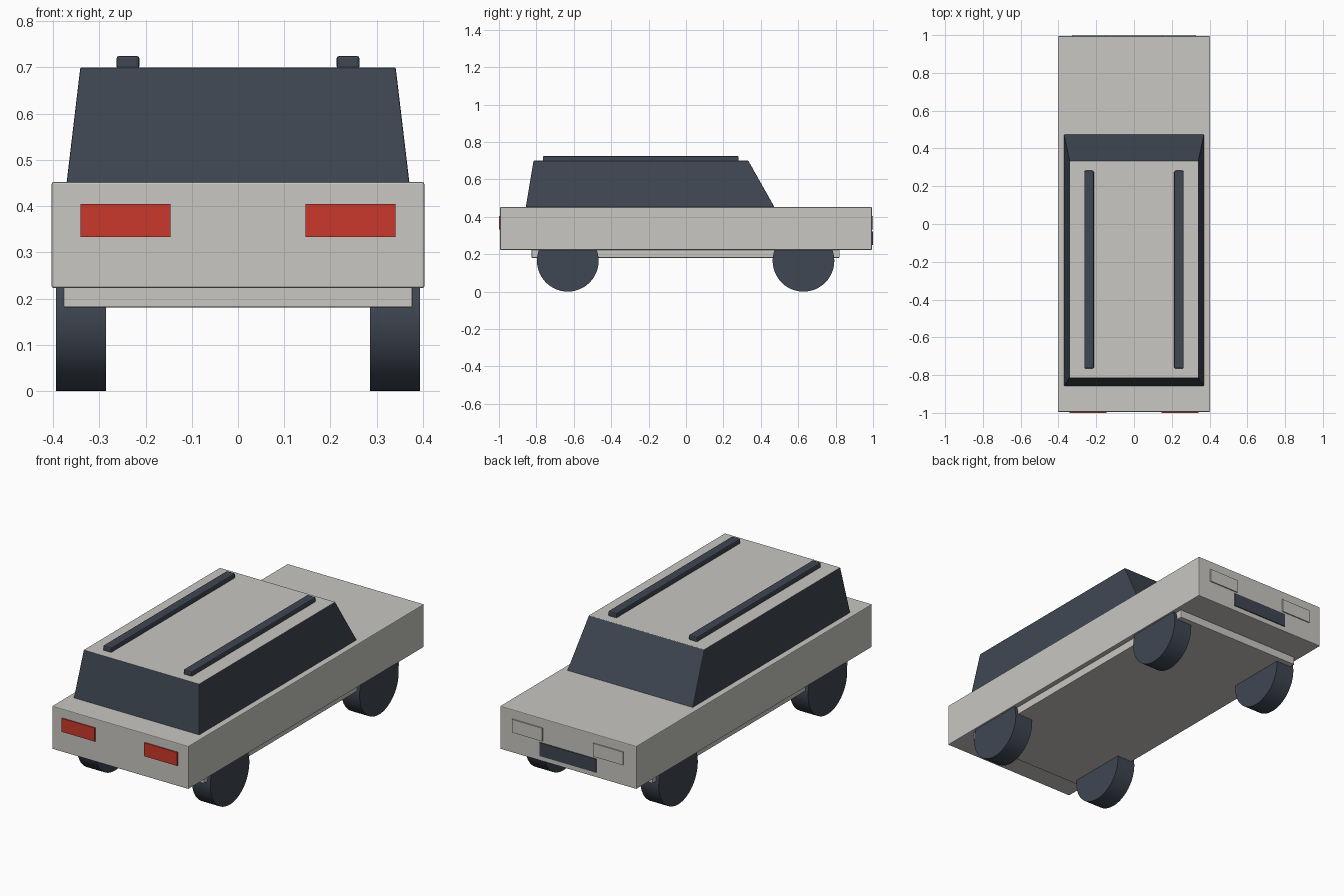
import bpy, bmesh, math

if "Cube" in bpy.data.objects:
    bpy.data.objects.remove(bpy.data.objects["Cube"])


def material(name, rgb):
    m = bpy.data.materials.new(name)
    m.diffuse_color = (*rgb, 1)
    m.use_nodes = True
    m.node_tree.nodes["Principled BSDF"].inputs["Base Color"].default_value = m.diffuse_color
    return m


SILVER = material("silver paint", (0.58, 0.57, 0.54))
DARK = material("dark glass and rubber", (0.05, 0.063, 0.085))
RED = material("red lamp", (0.60, 0.040, 0.025))


def finish(name, bm, mats, bevel=0.0):
    bmesh.ops.recalc_face_normals(bm, faces=bm.faces)
    mesh = bpy.data.meshes.new(name)
    bm.to_mesh(mesh)
    bm.free()
    ob = bpy.data.objects.new(name, mesh)
    bpy.context.collection.objects.link(ob)
    for m in mats:
        mesh.materials.append(m)
    if bevel:
        mod = ob.modifiers.new("soft edges", 'BEVEL')
        mod.width = bevel
        mod.segments = 2
    return ob


def tapered_box(name, bottom, top, mats, bevel=0.0):
    """bottom and top are (half width x, y min, y max, z), offset by optional centre x."""
    bm = bmesh.new()
    rings = []
    for hx, y0, y1, z, cx in (bottom, top):
        rings.append([bm.verts.new((cx + sx * hx, y, z))
                      for sx, y in ((-1, y0), (1, y0), (1, y1), (-1, y1))])
    lo, hi = rings
    bm.faces.new(lo[::-1])
    bm.faces.new(hi)
    for i in range(4):
        j = (i + 1) % 4
        bm.faces.new((lo[i], lo[j], hi[j], hi[i]))
    bm.normal_update()
    # upward faces take the last material
    for f in bm.faces:
        f.material_index = len(mats) - 1 if f.normal.z > 0.9 else 0
    return finish(name, bm, mats, bevel)


def box(name, x, y, z, mat, bevel=0.0):
    cx, hx = (x[0] + x[1]) / 2, (x[1] - x[0]) / 2
    return tapered_box(name, (hx, *y, z[0], cx), (hx, *y, z[1], cx), [mat], bevel)


# body slab and the narrower underbody
box("body", (-0.403, 0.403), (-0.994, 0.994), (0.223, 0.452), SILVER, 0.004)
box("underbody", (-0.377, 0.377), (-0.825, 0.822), (0.181, 0.23), SILVER, 0.003)

# glass cabin with a painted roof
tapered_box("cabin", (0.371, -0.857, 0.475, 0.448, 0), (0.341, -0.815, 0.333, 0.70, 0),
            [DARK, SILVER], 0.003)

# grille at the +y end
box("grille", (-0.167, 0.167), (0.99, 0.999), (0.25, 0.322), DARK)

for side, s in (("left", -1), ("right", 1)):
    def span(a, b):
        return tuple(sorted((s * a, s * b)))
    box(f"{side}_roof_rail", span(0.213, 0.263), (-0.765, 0.282), (0.697, 0.725), DARK, 0.006)
    box(f"{side}_tail_light", span(0.146, 0.341), (-1.0, -0.991), (0.333, 0.405), RED)
    box(f"{side}_headlight", span(0.15, 0.328), (0.991, 1.0), (0.333, 0.403), SILVER)

    # wheels, partly hidden inside the body
    for end, y in (("rear", -0.632), ("front", 0.628)):
        bm = bmesh.new()
        bmesh.ops.create_cone(bm, cap_ends=True, segments=48,
                              radius1=0.165, radius2=0.165, depth=0.109)
        for v in bm.verts:
            v.co = (s * 0.3395 + v.co.z, y + v.co.x, 0.165 + v.co.y)
        wheel = finish(f"{side}_{end}_wheel", bm, [DARK])
        bpy.ops.object.select_all(action='DESELECT')
        wheel.select_set(True)
        bpy.context.view_layer.objects.active = wheel
        bpy.ops.object.shade_smooth_by_angle(angle=math.radians(35))
